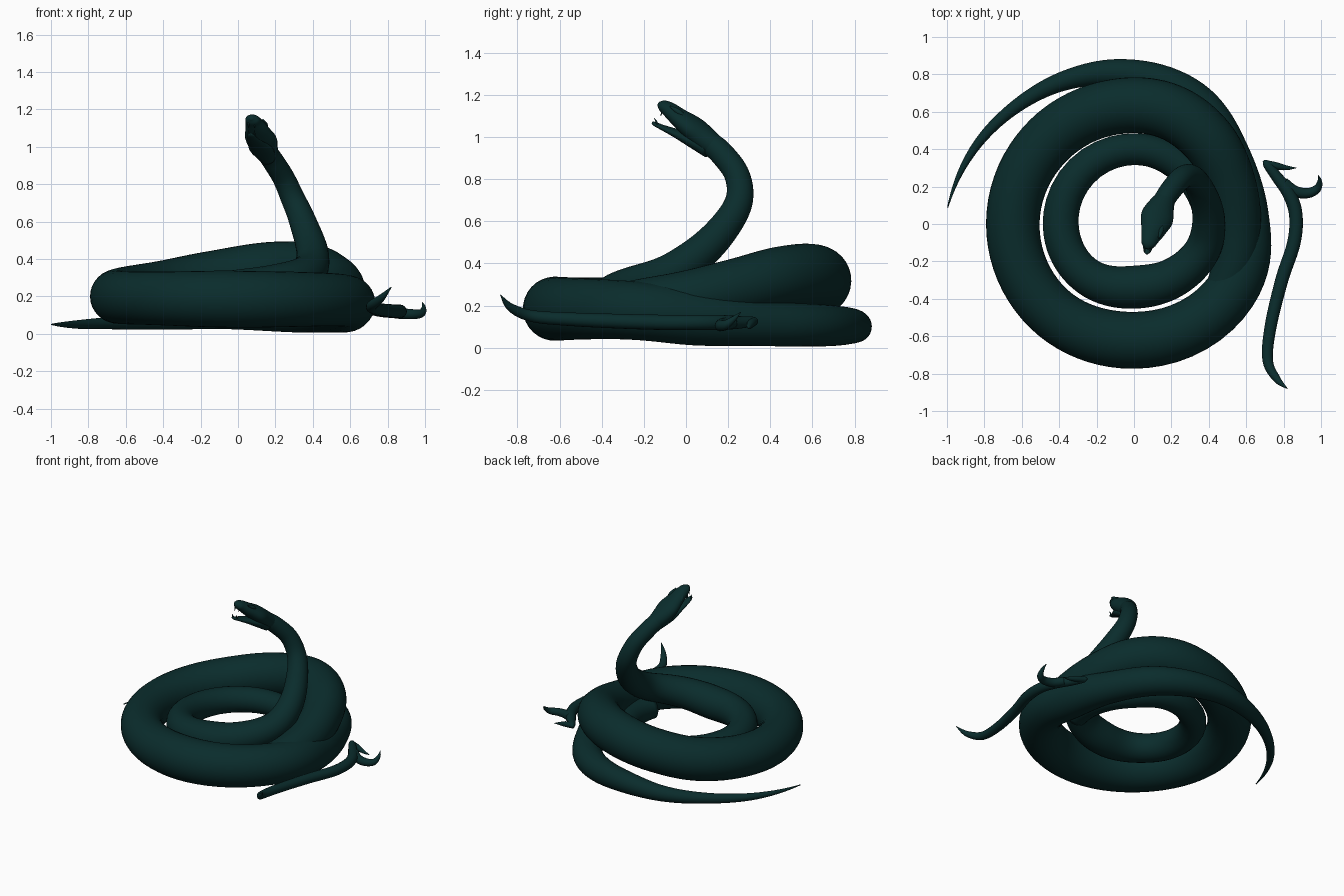
import bpy
import bmesh
import math
from mathutils import Vector

default_cube = bpy.data.objects.get("Cube")
if default_cube:
    bpy.data.objects.remove(default_cube, do_unlink=True)

# One dark teal skin colour for everything
skin = bpy.data.materials.new("dark_teal_skin")
skin.use_nodes = True
teal = (0.003, 0.025, 0.025, 1)
skin.diffuse_color = teal
shader = skin.node_tree.nodes["Principled BSDF"]
shader.inputs["Base Color"].default_value = teal
shader.inputs["Roughness"].default_value = 0.7


def smooth_rows(rows, steps):
    """Catmull-Rom interpolation of rows of numbers."""
    result = []
    last = len(rows) - 1
    for i in range(last):
        before, start = rows[max(i - 1, 0)], rows[i]
        end, after = rows[i + 1], rows[min(i + 2, last)]
        for step in range(steps):
            t = step / steps
            row = []
            for a, b, c, d in zip(before, start, end, after):
                row.append(b + t * ((c - a) + t * ((2*a - 5*b + 4*c - d)
                           + t * (3*b - a - 3*c + d))) / 2)
            result.append(row)
    result.append(list(rows[last]))
    return result


def polar_rows(rows, steps):
    """Turn (angle, radius, height, thickness) rows into path rows."""
    path = []
    for angle, radius, height, thick in smooth_rows(rows, steps):
        turn = math.radians(angle)
        path.append((radius * math.cos(turn), radius * math.sin(turn),
                     height, thick))
    return path


def finish(name, bm):
    bmesh.ops.recalc_face_normals(bm, faces=bm.faces)
    mesh = bpy.data.meshes.new(name)
    bm.to_mesh(mesh)
    bm.free()
    mesh.materials.append(skin)
    mesh.shade_smooth()
    obj = bpy.data.objects.new(name, mesh)
    bpy.context.collection.objects.link(obj)


def tube(name, path, sides=24):
    """Sweep an ellipse along rows of x, y, z, half width, half height."""
    bm = bmesh.new()
    points = [Vector(row[:3]) for row in path]
    last = len(points) - 1
    rings = []
    side = None
    old_tangent = None
    for i, row in enumerate(path):
        tangent = (points[min(i + 1, last)] - points[max(i - 1, 0)]).normalized()
        if side is None:
            side = tangent.cross(Vector((0, 0, 1))).normalized()
        else:
            bend = old_tangent.rotation_difference(tangent)
            side = bend @ side
        old_tangent = tangent
        up = side.cross(tangent).normalized()
        wide, tall = max(row[3], 0.001), max(row[-1], 0.001)
        ring = []
        for k in range(sides):
            a = math.tau * k / sides
            offset = side * (wide * math.cos(a)) + up * (tall * math.sin(a))
            ring.append(bm.verts.new(points[i] + offset))
        rings.append(ring)
    for ring, following in zip(rings, rings[1:]):
        for k in range(sides):
            n = (k + 1) % sides
            bm.faces.new((ring[k], ring[n], following[n], following[k]))
    bm.faces.new(rings[0])
    bm.faces.new(rings[-1])
    finish(name, bm)


def cone(name, base, tip, radius):
    """Small pointed part such as a fang."""
    base, tip = Vector(base), Vector(tip)
    middle = base.lerp(tip, 0.5)
    tube(name, [(*base, radius), (*middle, radius * 0.7), (*tip, 0)], 8)


# Tail and large outer coil: the tail runs under the raised back loop,
# which comes down on the left side and sinks into the front of the coil
outer_coil = [
    (175, 1.0, .05, .003), (155, .945, .05, .023), (135, .89, .06, .036),
    (115, .85, .075, .053), (95, .81, .1, .075), (65, .74, .105, .098),
    (35, .63, .115, .108), (5, .587, .145, .135), (-30, .63, .18, .14),
    (-90, .622, .185, .152), (-135, .643, .19, .143), (-180, .648, .2, .143),
    (-225, .64, .235, .147), (-255, .635, .29, .148), (-285, .632, .34, .15),
    (-310, .6, .335, .147), (-335, .56, .285, .138), (-360, .55, .235, .13),
    (-385, .58, .205, .115), (-410, .615, .185, .08),
]
tube("tail_and_outer_coil", polar_rows(outer_coil, 10), 32)

# Inner coil rising into the neck
inner_coil = [
    (-20, .41, .17, .08), (45, .4, .18, .09), (90, .4, .2, .085),
    (180, .392, .2, .096), (225, .377, .215, .1), (270, .338, .228, .115),
    (305, .355, .265, .107), (340, .392, .325, .096), (362, .4, .41, .088),
    (383, .4, .54, .077), (399, .397, .69, .066), (404, .348, .82, .06),
    (402, .255, .92, .058), (397, .19, .97, .056),
]
tube("inner_coil_and_neck", polar_rows(inner_coil, 10), 28)

# Head with the mouth open
upper_head = [
    (.17, .14, .95, .052, .052), (.14, .08, 1.0, .076, .058),
    (.122, .03, 1.045, .088, .054), (.103, -.03, 1.09, .068, .044),
    (.085, -.08, 1.13, .048, .036), (.075, -.112, 1.148, .036, .027),
    (.07, -.132, 1.155, .01, .01),
]
tube("upper_head", smooth_rows(upper_head, 5))

lower_jaw = [
    (.16, .11, .94, .045, .04), (.125, .03, .985, .066, .034),
    (.1, -.04, 1.015, .048, .022), (.08, -.1, 1.04, .032, .014),
    (.07, -.145, 1.06, .02, .01), (.068, -.16, 1.07, .006, .006),
]
tube("lower_jaw", smooth_rows(lower_jaw, 5))

# Paired fangs and brow ridges over the eyes
for label, sign in (("left", 1), ("right", -1)):
    x = .072 + sign * .016
    cone(label + "_upper_fang", (x, -.11, 1.13), (x, -.12, 1.1), .006)
    cone(label + "_lower_fang", (x, -.135, 1.06), (x, -.15, 1.09), .006)
    x = .1 + sign * .045
    brow = [(x + sign * .012, 0, 1.09, .004), (x, -.035, 1.118, .014),
            (x - sign * .012, -.075, 1.145, .004)]
    tube(label + "_brow", smooth_rows(brow, 5), 10)

# Long forked tongue lying beside the coils
tongue = [
    (.82, -.88, .25, .002), (.765, -.83, .19, .02), (.715, -.73, .15, .028),
    (.73, -.55, .135, .032), (.79, -.3, .125, .035), (.855, -.1, .12, .036),
    (.865, .05, .12, .036), (.83, .16, .12, .036), (.765, .25, .12, .03),
    (.71, .32, .125, .022), (.69, .335, .13, .004),
]
tube("tongue", smooth_rows(tongue, 6), 16)
hooked_fork = [
    (.8, .22, .12, .03), (.86, .175, .11, .03), (.93, .165, .105, .027),
    (.98, .19, .11, .022), (.993, .23, .14, .012), (.985, .26, .17, .001),
]
tube("hooked_fork", smooth_rows(hooked_fork, 6), 14)
barbed_fork = [
    (.7, .325, .125, .018), (.76, .31, .115, .02),
    (.82, .3, .1, .012), (.87, .3, .09, .001),
]
tube("barbed_fork", smooth_rows(barbed_fork, 6), 14)
